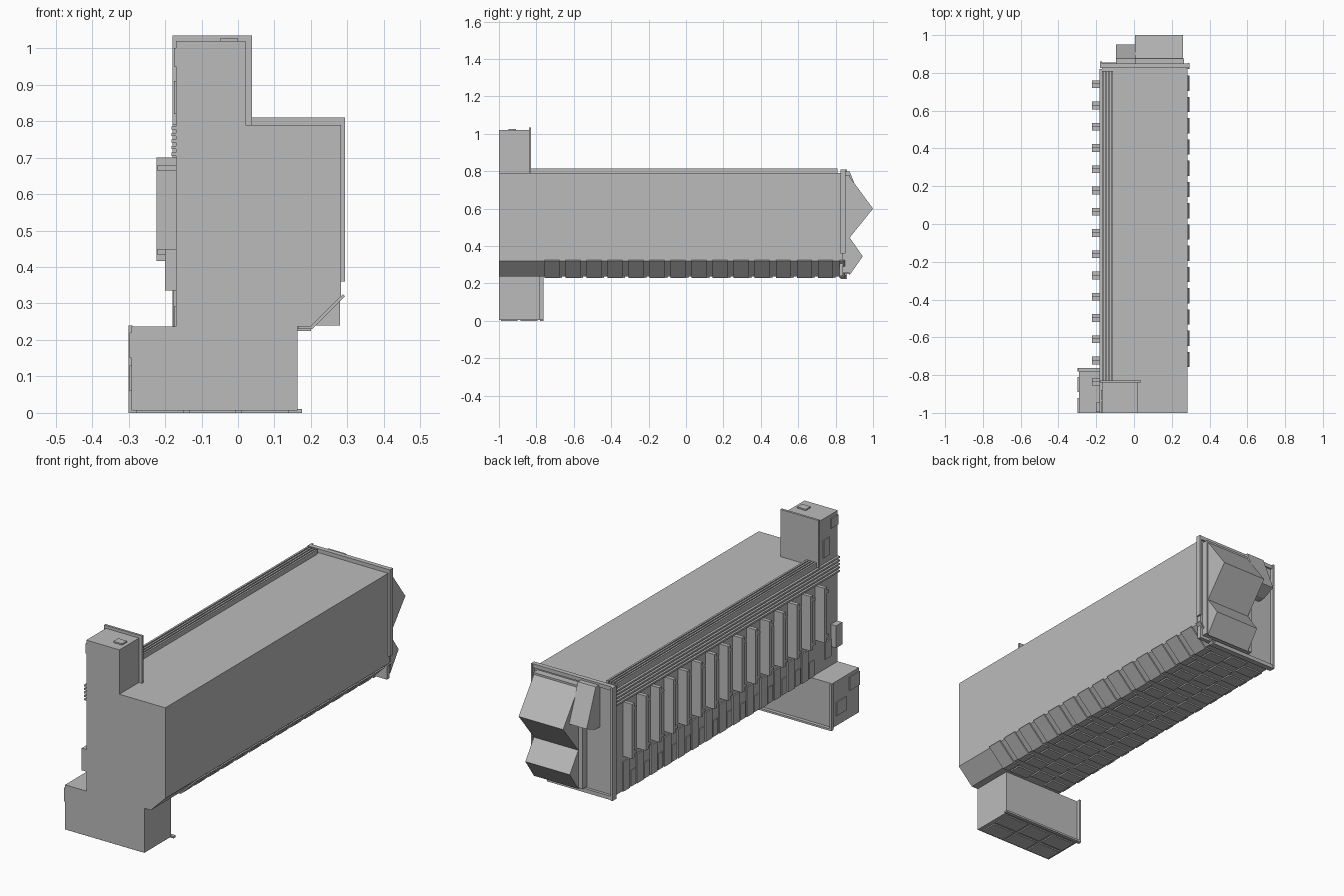
import bpy
import bmesh
from mathutils import Vector

default_cube = bpy.data.objects.get("Cube")
if default_cube:
    bpy.data.objects.remove(default_cube, do_unlink=True)

grey = bpy.data.materials.new("plain_grey")
grey.use_nodes = True
colour = (0.5, 0.5, 0.5, 1)
grey.diffuse_color = colour
grey.node_tree.nodes["Principled BSDF"].inputs["Base Color"].default_value = colour


def finish(name, bm):
    """Turn a bmesh into a flat shaded grey object."""
    bmesh.ops.recalc_face_normals(bm, faces=bm.faces)
    mesh = bpy.data.meshes.new(name)
    bm.to_mesh(mesh)
    bm.free()
    mesh.materials.append(grey)
    obj = bpy.data.objects.new(name, mesh)
    bpy.context.collection.objects.link(obj)
    return obj


def boxes(name, spans):
    """One object made of boxes, each given as (x range, y range, z range)."""
    bm = bmesh.new()
    for span in spans:
        low, high = (Vector(v) for v in zip(*span))
        made = bmesh.ops.create_cube(bm, size=1)["verts"]
        for v in made:
            v.co = [(a + b) / 2 + c * (b - a) for a, b, c in zip(low, high, v.co)]
    return finish(name, bm)


def prisms(name, profile, ranges, place):
    """Extrude a 2D profile over each range; place maps (u, v, depth) to a point."""
    bm = bmesh.new()
    for start, end in ranges:
        rings = [[bm.verts.new(place(u, v, d)) for u, v in profile] for d in (start, end)]
        bm.faces.new(rings[0])
        bm.faces.new(rings[1])
        n = len(profile)
        for i in range(n):
            j = (i + 1) % n
            bm.faces.new((rings[0][i], rings[0][j], rings[1][j], rings[1][i]))
    return finish(name, bm)


def along_y(u, v, d):
    return (u, d, v)


def along_x(u, v, d):
    return (d, u, v)


FRONT, BACK = -1, 0.82
LEFT, RIGHT = -0.17, 0.283
FLOOR, ROOF = 0.237, 0.79
STEP = 0.1125
bays = [0.74 - i * STEP for i in range(15)]

# Long hall with a sloped lower edge
prisms("hall", [(LEFT, FLOOR), (0.2, FLOOR), (RIGHT, 0.32), (RIGHT, ROOF), (LEFT, ROOF)],
       [(FRONT, BACK)], along_y)

# Front tower with back plate, roof hatch and side panels
boxes("tower", [((LEFT, 0.02), (FRONT, -0.84), (ROOF, 1.02))])
boxes("tower_back_plate", [((-0.18, 0.038), (-0.84, -0.828), (ROOF, 1.035))])
boxes("tower_hatch", [((-0.05, 0), (-0.95, -0.91), (1.02, 1.027))])
boxes("tower_panels", [((-0.176, LEFT), (FRONT, -0.94), (0.95, 1)),
                       ((-0.176, LEFT), (-0.93, -0.88), (0.82, 0.91))])

# Base block with rear flanges and side panels
boxes("base_block", [((-0.292, 0.163), (FRONT, -0.78), (0.006, FLOOR))])
boxes("base_flanges", [((-0.3, -0.29), (-0.78, -0.762), (0, 0.24)),
                       ((-0.3, 0.176), (-0.78, -0.762), (0, 0.01))])
boxes("base_panels", [((-0.298, -0.292), (FRONT, -0.92), (0.15, 0.22)),
                      ((-0.298, -0.292), (-0.89, -0.81), (0.06, 0.13))])
boxes("base_under_tiles",
      [((-0.28 + i * 0.145, -0.15 + i * 0.145), (-0.99 + j * 0.105, -0.9 + j * 0.105), (0, 0.006))
       for i in range(3) for j in range(2)])

# Raised strips on the roof edge and upper left wall
boxes("roof_strips", [((x, x + 0.01), (-0.828, 0.81), (ROOF, 0.815))
                      for x in (-0.17, -0.154, -0.138, -0.122)])
boxes("roof_strip_bed", [((LEFT, -0.112), (-0.828, 0.81), (ROOF, 0.803))])
boxes("wall_strips", [((-0.182, LEFT), (FRONT, BACK), (0.705 + i * 0.018, 0.714 + i * 0.018))
                      for i in range(5)])

# Row of fins with two bars each on the left wall
boxes("wall_fins", [((-0.223, LEFT), (y, y + 0.02), (0.417, 0.70)) for y in bays])
boxes("fin_bars", [((-0.222, LEFT), (y - 0.02, y), (z, z + 0.014))
                   for y in bays for z in (0.435, 0.665)])

# Staggered plates along the foot of the left wall
boxes("wall_foot_plates", [((-0.177, LEFT), (y - 0.03, y + 0.025), (FLOOR, 0.39))
                           for y in bays[:-1]])
boxes("wall_foot_steps", [((-0.174, LEFT), (y - 0.08, y - 0.04), (FLOOR, 0.32))
                          for y in bays[:-1]])
boxes("front_wall_boxes", [((-0.2, LEFT), (-0.995, -0.945), (0.335, 0.45)),
                           ((-0.177, LEFT), (-0.94, -0.89), (0.29, 0.38))])

# Ribs across the sloped edge, one per bay
rib = [(0.165, FLOOR), (0.165, 0.23), (0.203, 0.23), (0.293, 0.32), (0.288, 0.325), (0.2, FLOOR)]
prisms("slope_ribs", rib, [(y - 0.035, y + 0.045) for y in bays[:-1]], along_y)
prisms("slope_end_rib", rib, [(BACK, 0.85)], along_y)

# Staggered tiles under the hall
boxes("under_tiles",
      [((-0.16 + k * 0.108, -0.06 + k * 0.108),
        (y - 0.035 + 0.03 * (k % 2), y + 0.03 + 0.03 * (k % 2)), (0.23, FLOOR))
       for y in bays[:-1] for k in range(3)])

# Rear wall: frame, panels and posts
boxes("rear_wall", [((LEFT, 0.28), (BACK, 0.84), (0.24, ROOF))])
boxes("rear_frame", [((-0.18, LEFT), (0.826, 0.86), (0.225, 0.81)),
                     ((RIGHT, 0.293), (0.826, 0.852), (0.36, 0.81)),
                     ((-0.18, 0.293), (0.826, 0.85), (ROOF, 0.81)),
                     ((-0.18, 0.2), (0.826, 0.855), (0.225, 0.245)),
                     ((-0.02, 0), (0.84, 0.875), (0.25, 0.785))])
boxes("rear_panel", [((0, 0.265), (0.84, 0.875), (0.255, 0.78))])

# Large wedge bays and a small sloped hood on the rear
prisms("upper_wedge", [(0.875, 0.77), (1, 0.6), (0.875, 0.445)], [(0.005, 0.26)], along_x)
prisms("lower_wedge", [(0.875, 0.445), (0.945, 0.345), (0.875, 0.245)], [(0.005, 0.26)], along_x)
prisms("rear_hood", [(0.84, 0.8), (0.875, 0.8), (0.95, 0.61), (0.88, 0.58), (0.84, 0.58)],
       [(-0.095, 0.008)], along_x)
